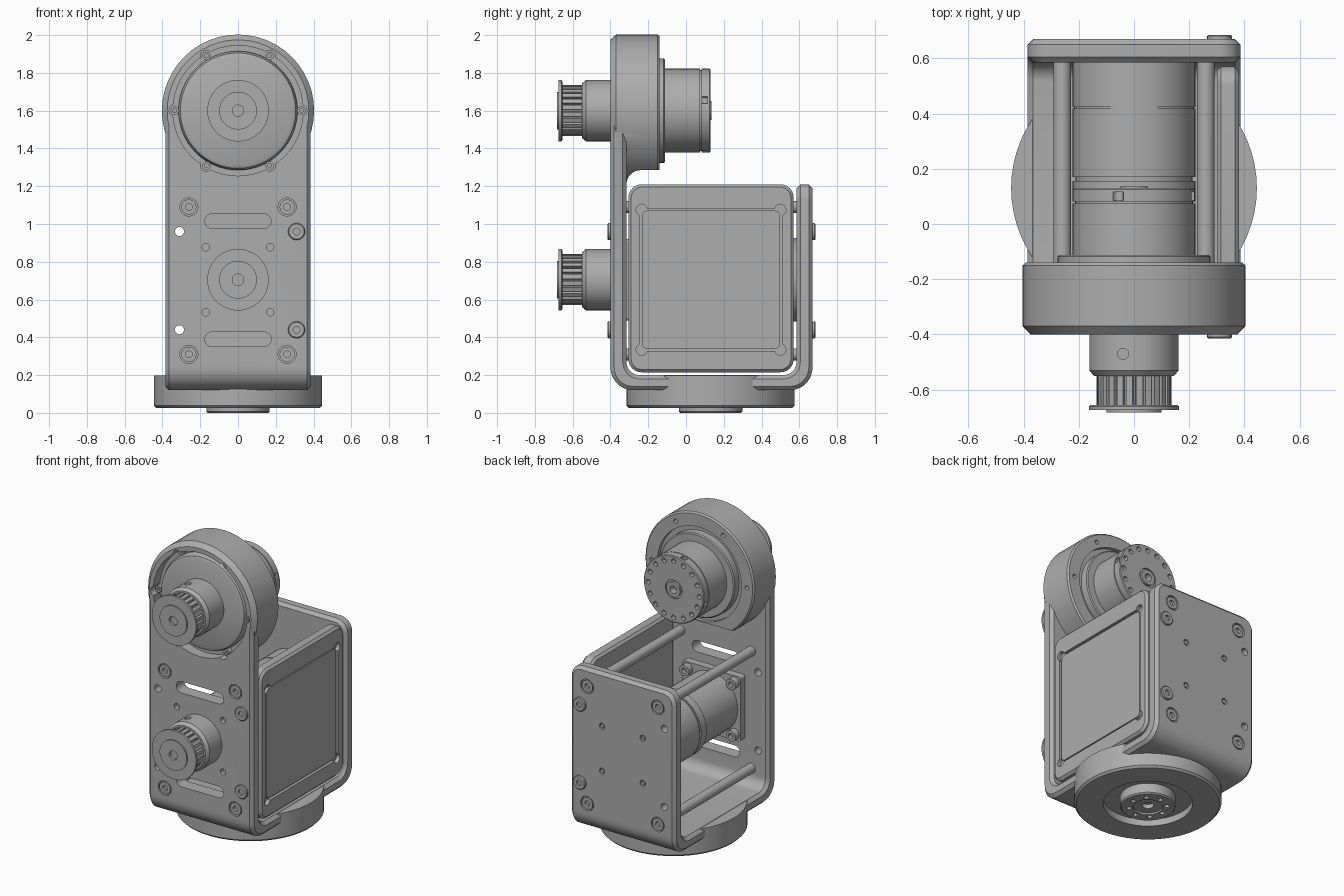
import bpy, bmesh
from math import sin, cos, pi, radians
from mathutils import Matrix

cube = bpy.data.objects.get("Cube")
if cube:
    bpy.data.objects.remove(cube)

GREY = (0.42, 0.42, 0.42, 1)
metal = bpy.data.materials.new("grey metal")
metal.use_nodes = True
metal.diffuse_color = GREY
metal.node_tree.nodes["Principled BSDF"].inputs["Base Color"].default_value = GREY

TOP, LOW = 1.6, 0.705       # heights of the two drive axes
HALF = 0.385                # half width of the bracket
parts = []


def finish(name, bm, keep=True):
    bmesh.ops.remove_doubles(bm, verts=bm.verts, dist=1e-5)
    bmesh.ops.recalc_face_normals(bm, faces=bm.faces)
    me = bpy.data.meshes.new(name)
    bm.to_mesh(me)
    bm.free()
    me.materials.append(metal)
    ob = bpy.data.objects.new(name, me)
    bpy.context.collection.objects.link(ob)
    if keep:
        parts.append(ob)
    return ob


def lathe(name, profile, x=0, z=0, y=0, axis="y", n=48, keep=True):
    """Spin (radius, position) pairs round a y or z axis."""
    bm = bmesh.new()
    vs = [bm.verts.new((r, 0, h)) for r, h in profile]
    es = [bm.edges.new(p) for p in zip(vs, vs[1:])]
    bmesh.ops.spin(bm, geom=vs + es, axis=(0, 0, 1), cent=(0, 0, 0),
                   angle=2 * pi, steps=n, use_duplicate=False)
    turn = Matrix.Rotation(-pi / 2, 4, "X") if axis == "y" else Matrix()
    bm.transform(Matrix.Translation((x, y, z)) @ turn)
    return finish(name, bm, keep)


def rod(name, x, z, r, y0, y1, n=24, keep=True):
    return lathe(name, [(0, y0), (r, y0), (r, y1), (0, y1)], x, z, n=n, keep=keep)


def prism(name, pts, a, b, axis="x", keep=True):
    """Extrude a (y, z) outline along x, or an (x, z) outline along y."""
    bm = bmesh.new()
    rings = [[bm.verts.new((t, p, q) if axis == "x" else (p, t, q)) for p, q in pts]
             for t in (a, b)]
    for ring in rings:
        bm.faces.new(ring)
    for i in range(len(pts)):
        bm.faces.new((rings[0][i - 1], rings[0][i], rings[1][i], rings[1][i - 1]))
    return finish(name, bm, keep)


def arc(cx, cz, r, a0, a1, n=8):
    return [(cx + r * cos(radians(a0 + (a1 - a0) * i / n)),
             cz + r * sin(radians(a0 + (a1 - a0) * i / n))) for i in range(n + 1)]


def rounded(cx, cz, w, h, r):
    pts = []
    for sx, sz, a in ((1, 1, 0), (-1, 1, 90), (-1, -1, 180), (1, -1, 270)):
        pts += arc(cx + sx * (w - r), cz + sz * (h - r), r, a, a + 90)
    return pts


def bake(ob):
    dg = bpy.context.evaluated_depsgraph_get()
    me = bpy.data.meshes.new_from_object(ob.evaluated_get(dg))
    ob.modifiers.clear()
    ob.data = me


def bevel(ob, width, segments=1):
    m = ob.modifiers.new("bevel", "BEVEL")
    m.width, m.segments, m.limit_method, m.angle_limit = width, segments, "ANGLE", radians(50)
    bake(ob)


def combine(ob, others, op="DIFFERENCE"):
    for other in others:
        m = ob.modifiers.new("cut", "BOOLEAN")
        m.operation, m.object, m.solver = op, other, "EXACT"
    bake(ob)
    for other in others:
        bpy.data.objects.remove(other)


def ring(r, count, z, start=0):
    for i in range(count):
        a = radians(start) + 2 * pi * i / count
        yield r * cos(a), z + r * sin(a)


# U-shaped bracket with rounded rear plate
outline = ([(-0.4, TOP)] + arc(-0.28, 0.24, 0.12, 180, 270) + arc(0.55, 0.24, 0.12, 270, 360)
           + [(0.67, 1.21), (0.585, 1.21)] + arc(0.515, 0.27, 0.07, 360, 270)
           + arc(-0.245, 0.27, 0.07, 270, 180) + [(-0.315, TOP)])
bracket = prism("bracket", outline, -HALF, HALF)
bm = bmesh.new()
bm.from_mesh(bracket.data)
corners = [e for e in bm.edges if all(v.co.y > 0.5 and abs(v.co.z - 1.21) < 0.01 for v in e.verts)
           and abs(e.verts[0].co.x - e.verts[1].co.x) < 0.01]
bmesh.ops.bevel(bm, geom=corners, offset=0.08, segments=6, profile=0.5, affect="EDGES")
bm.to_mesh(bracket.data)
bm.free()
bevel(bracket, 0.02)

# Round housing on top of the front plate, trimmed flat below
housing = lathe("housing", [(0, -0.4), (0.375, -0.4), (0.403, -0.37), (0.403, -0.15),
                            (0.393, -0.14), (0, -0.14)], z=TOP, keep=False)
trim = [(-0.315, 1.0)] + arc(-0.24, 1.21, 0.075, 180, 90) + [(0, 1.285), (0, 1.0)]
combine(housing, [prism("trim", trim, -0.6, 0.6, keep=False)])
combine(bracket, [housing], "UNION")


def drill(x, z, r, y0, y1, n=20):
    return rod("drill", x, z, r, y0, y1, n, keep=False)


cuts = [drill(0, TOP, 0.345, -0.5, -0.33, 48), drill(0, TOP, 0.31, -0.165, 0, 48)]
cuts += [drill(x, z, 0.03, -0.5, -0.33) for x, z in ring(0.335, 6, TOP)]
cuts += [drill(x, z, 0.014, -0.17, 0) for x, z in ring(0.35, 6, TOP, 0) if z > 1.35]
cuts += [drill(-0.31, z, 0.024, -1, 1) for z in (0.44, 0.96)]
cuts += [prism("slot", rounded(0, z, 0.175, 0.038, 0.037), -0.5, -0.25, "y", False)
         for z in (0.39, 1.015)]
for s in (-1, 1):
    for t in (-1, 1):
        cuts += [drill(s * 0.26, 0.7 + t * 0.39, 0.048, y, y + 0.2) for y in (-0.58, 0.65)]
        cuts += [drill(s * 0.17, LOW + t * 0.172, 0.02, -0.5, -0.37),
                 drill(s * 0.15, LOW + t * 0.15, 0.02, 0.65, 0.8)]
combine(bracket, cuts)

# Standoffs with sunken socket screws
for s, side in ((-1, "right"), (1, "left")):
    for t, level in ((-1, "lower"), (1, "upper")):
        x, z = s * 0.26, 0.7 + t * 0.39
        rod(f"{side}_{level}_standoff", x, z, 0.032, -0.33, 0.6)
        for y, d, end in ((-0.4, 1, "front"), (0.67, -1, "rear")):
            lathe(f"{side}_{level}_{end}_screw",
                  [(0, y + d * 0.03), (0.018, y + d * 0.03), (0.018, y + d * 0.002),
                   (0.04, y + d * 0.002), (0.04, y + d * 0.025)], x, z, n=20)
        rod(f"{side}_{level}_motor_screw", s * 0.15, LOW + t * 0.15, 0.013, 0.64, 0.668, 12)

# Side cover panel with framed inset plate
panel = prism("side_panel", rounded(0.1325, 0.7125, 0.4375, 0.4975, 0.07), 0.30, 0.38)
bevel(panel, 0.015)
grooves = [prism("inset", rounded(0.1325, 0.705, 0.378, 0.378, 0.01), 0.36, 0.5, keep=False)]
grooves += [prism("pocket", arc(0.1325 + s * 0.367, 0.705 + t * 0.37, 0.03, 0, 345, 15),
                  0.355, 0.5, keep=False) for s in (-1, 1) for t in (-1, 1)]
combine(panel, grooves)
plate = prism("panel_plate", rounded(0.1325, 0.705, 0.366, 0.366, 0.03), 0.35, 0.374)
for z, level in ((0.44, "lower"), (0.96, "upper")):
    for y, d, end in ((-0.4, -1, "front"), (0.67, 1, "rear")):
        lathe(f"panel_{level}_{end}_screw",
              [(0.045, y - d * 0.01), (0.045, y + d * 0.01), (0.04, y + d * 0.015),
               (0.018, y + d * 0.015), (0.018, y + d * 0.002), (0, y + d * 0.002)], 0.31, z, n=24)

# Base turntable: recessed underside, hub with a ring of holes
lathe("base_disc", [(0, 0.07), (0.27, 0.07), (0.27, 0.025), (0.432, 0.025), (0.445, 0.038),
                    (0.445, 0.198), (0, 0.198)], y=0.13, axis="z", n=64)
hub = lathe("base_hub", [(0, 0.1), (0.168, 0.1), (0.168, 0.008), (0.16, 0), (0.09, 0),
                         (0.09, 0.012), (0.035, 0.012), (0.035, 0.04), (0, 0.04)],
            y=0.13, axis="z")
combine(hub, [lathe("hole", [(0, -0.1), (0.016, -0.1), (0.016, 0.04), (0, 0.04)],
                    x, y=y, axis="z", n=12, keep=False) for x, y in ring(0.115, 8, 0.13)])

# Upper drive: front cover, screws, flange and motor body
lathe("front_cover", [(0, -0.38), (0.285, -0.38), (0.305, -0.372), (0.315, -0.35),
                      (0.315, -0.31), (0, -0.31)], z=TOP, n=64)
for i, (x, z) in enumerate(ring(0.335, 6, TOP)):
    lathe(f"cover_screw_{i}", [(0, -0.345), (0.01, -0.345), (0.01, -0.36),
                               (0.022, -0.36), (0.022, -0.32)], x, z, n=16)
lathe("upper_flange", [(0, -0.2), (0.277, -0.2), (0.277, -0.118), (0.27, -0.112), (0, -0.112)], z=TOP)
lathe("upper_motor", [(0, -0.15), (0.222, -0.15), (0.222, 0.075), (0.214, 0.075),
                      (0.214, 0.081), (0.222, 0.081), (0.222, 0.125), (0.217, 0.13), (0.062, 0.13),
                      (0.062, 0.12), (0.05, 0.12), (0.05, 0.135), (0.025, 0.135),
                      (0.025, 0.09), (0, 0.09)], z=TOP)
end_holes = [drill(x, z, 0.016, 0.1, 0.2, 12) for x, z in ring(0.188, 16, TOP)]
end_holes += [drill(x, z, 0.02, 0.085, 0.115, 12) for x, z in ring(0.222, 4, TOP, 15)]
combine(parts[-1], end_holes)

# Lower drive: square mount with screws and motor body
prism("lower_mount", rounded(0, LOW, 0.215, 0.215, 0.015), -0.32, -0.265, "y")
for i, (x, z) in enumerate(ring(0.243, 4, LOW, 45)):
    lathe(f"mount_screw_{i}", [(0.036, -0.27), (0.036, -0.225), (0.018, -0.225),
                               (0.018, -0.25), (0, -0.25)], x, z, n=20)
lathe("lower_motor", [(0, -0.27), (0.19, -0.27), (0.2, -0.26), (0.2, 0.1), (0.222, 0.1),
                      (0.222, 0.155), (0.212, 0.155), (0.212, 0.17), (0.222, 0.17),
                      (0.222, 0.418), (0.217, 0.418), (0.217, 0.424), (0.222, 0.424),
                      (0.222, 0.59), (0, 0.59)], z=LOW)

# Toothed pulleys on both drives
for level, z in (("upper", TOP), ("lower", LOW)):
    collar = lathe(f"{level}_pulley_collar", [(0, -0.3), (0.162, -0.3), (0.162, -0.53),
                                              (0.145, -0.55), (0, -0.55)], z=z)
    combine(collar, [lathe("set_screw", [(0, z), (0.02, z), (0.02, z + 0.3), (0, z + 0.3)],
                           -0.04, y=-0.47, axis="z", n=16, keep=False)])
    teeth = []
    for i in range(24):
        for r, f in ((0.115, 0.08), (0.135, 0.14), (0.135, 0.78), (0.115, 0.86)):
            a = 2 * pi * (i + f) / 24
            teeth.append((r * cos(a), z + r * sin(a)))
    prism(f"{level}_pulley_teeth", teeth, -0.665, -0.54, "y")
    lathe(f"{level}_pulley_flange", [(0, -0.655), (0.155, -0.655), (0.163, -0.66), (0.163, -0.674),
                                     (0.1, -0.674), (0.1, -0.682), (0.03, -0.682),
                                     (0.03, -0.66), (0, -0.66)], z=z)

# Smooth round surfaces, keep crisp edges
bpy.ops.object.select_all(action="DESELECT")
for ob in parts:
    ob.select_set(True)
bpy.context.view_layer.objects.active = parts[0]
bpy.ops.object.shade_smooth_by_angle(angle=radians(30))
